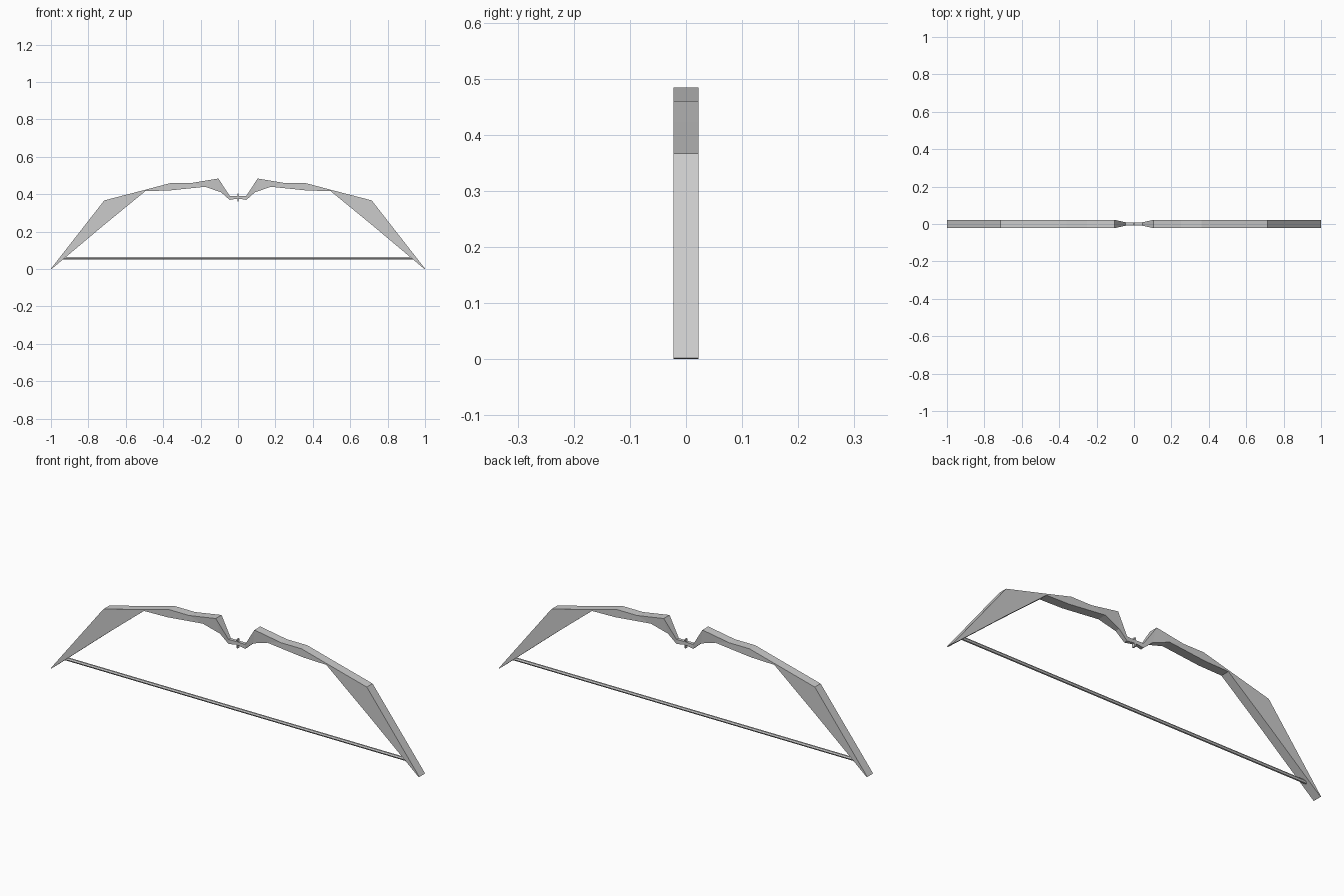
import bpy, math

if "Cube" in bpy.data.objects:
    bpy.data.objects.remove(bpy.data.objects["Cube"])

def make_object(name, verts, faces):
    mesh = bpy.data.meshes.new(name)
    mesh.from_pydata(verts, [], faces)
    mesh.update()
    ob = bpy.data.objects.new(name, mesh)
    bpy.context.collection.objects.link(ob)
    return ob

# Bow stave: half stations (top x, top z, top half width, bottom x, bottom z, bottom half width)
stations = [
    (0.0, 0.392, 0.007, 0.0, 0.377, 0.007),
    (0.045, 0.392, 0.009, 0.045, 0.37, 0.009),
    (0.105, 0.484, 0.0225, 0.09, 0.41, 0.012),
    (0.25, 0.46, 0.0225, 0.175, 0.44, 0.0225),
    (0.36, 0.46, 0.0225, 0.37, 0.42, 0.0225),
    (0.5, 0.423, 0.0225, 0.495, 0.417, 0.0225),
    (0.715, 0.367, 0.0225, 0.715, 0.237, 0.0225),
    (1.0, 0.002, 0.0225, 0.997, 0.0, 0.0225),
]
verts, faces = [], []
for tx, tz, tw, bx, bz, bw in stations:
    verts += [(tx, -tw, tz), (tx, tw, tz), (bx, bw, bz), (bx, -bw, bz)]
for i in range(len(stations) - 1):
    a, b = 4 * i, 4 * i + 4
    for k in range(4):
        n = (k + 1) % 4
        faces.append((a + k, a + n, b + n, b + k))
e = 4 * (len(stations) - 1)
faces.append((e, e + 1, e + 2, e + 3))
stave = make_object("bow_stave", verts, faces)
mirror = stave.modifiers.new("Mirror", 'MIRROR')
mirror.use_axis = (True, False, False)
mirror.use_clip = True

# String stretched between the limb tips
bpy.ops.mesh.primitive_cylinder_add(vertices=6, radius=0.008, depth=1.89,
                                    location=(0, 0, 0.057),
                                    rotation=(0, math.pi / 2, 0))
bpy.context.object.name = "bow_string"

# Small fin at the middle of the grip
bpy.ops.mesh.primitive_cube_add(size=1, location=(0, 0, 0.382))
fin = bpy.context.object
fin.name = "arrow_rest"
fin.scale = (0.007, 0.015, 0.044)
